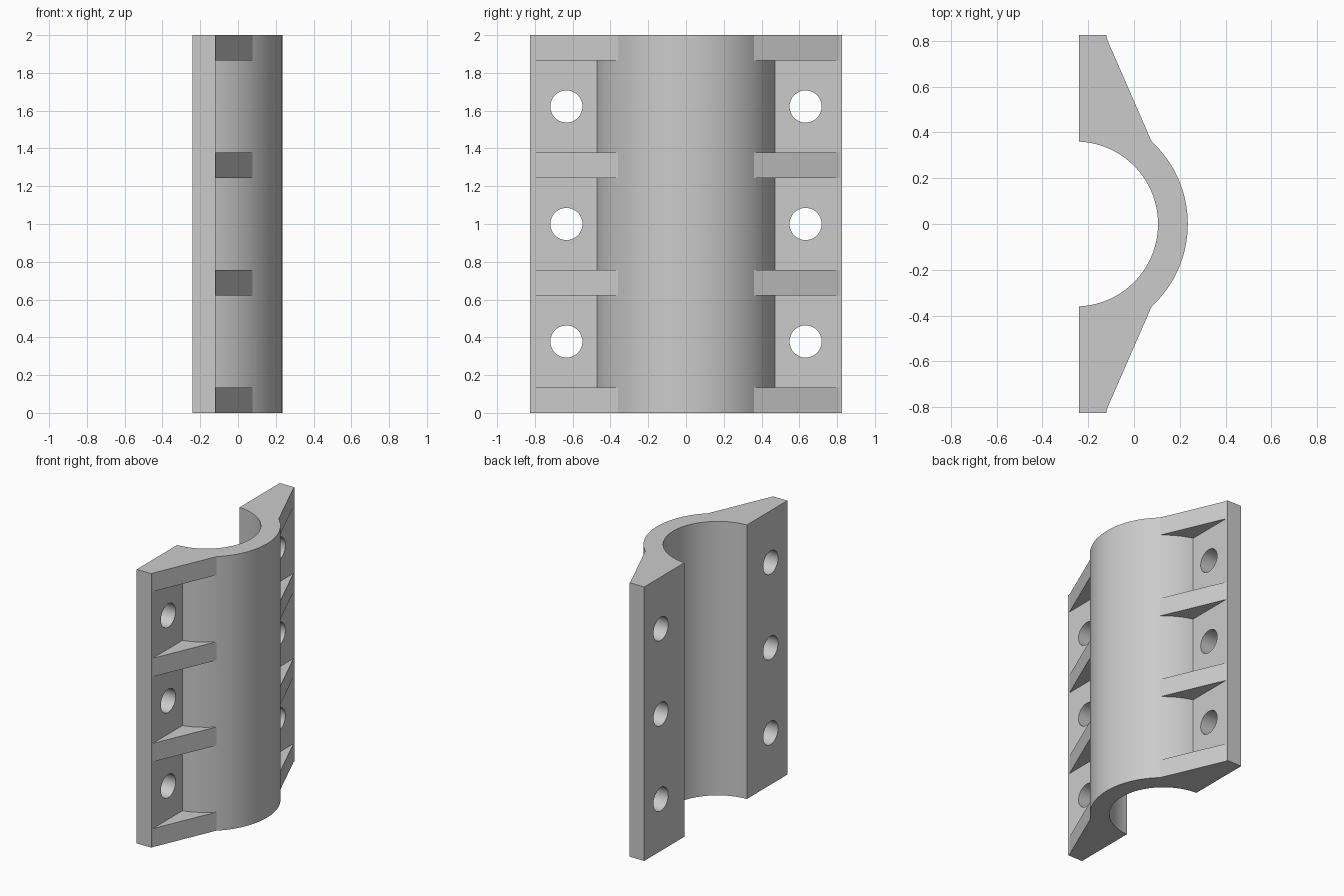
import bpy
import bmesh
from math import sin, cos, asin, acos, radians
from mathutils import Matrix, Vector

cube = bpy.data.objects.get("Cube")
if cube:
    bpy.data.objects.remove(cube, do_unlink=True)

# Main dimensions
HEIGHT = 2.0
AXIS_X = -0.255            # axis of the half pipe
R_IN, R_OUT = 0.36, 0.49
BACK, FACE = -0.24, -0.12  # flange thickness along x
EDGE = 0.825               # flange outer edge
RIB_H = 0.135
STEPS = 25                 # arc steps per half

grey = bpy.data.materials.new("plain grey")
grey.use_nodes = True
colour = (0.6, 0.6, 0.6, 1)
grey.diffuse_color = colour
grey.node_tree.nodes["Principled BSDF"].inputs["Base Color"].default_value = colour


def on_arc(radius, angle):
    return (AXIS_X + radius * cos(angle), radius * sin(angle))


def arc(radius, end):
    return [on_arc(radius, end * i / STEPS) for i in range(-STEPS, STEPS + 1)]


def prism(bm, outline, z, height):
    """Extrude a closed xy outline upward from z."""
    base = bm.faces.new([bm.verts.new((x, y, z)) for x, y in outline])
    top = bmesh.ops.extrude_face_region(bm, geom=[base])["geom"]
    verts = [v for v in top if isinstance(v, bmesh.types.BMVert)]
    bmesh.ops.translate(bm, verts=verts, vec=Vector((0, 0, height)))


def make_object(name, bm):
    bmesh.ops.recalc_face_normals(bm, faces=bm.faces[:])
    mesh = bpy.data.meshes.new(name)
    bm.to_mesh(mesh)
    bm.free()
    mesh.materials.append(grey)
    obj = bpy.data.objects.new(name, mesh)
    bpy.context.collection.objects.link(obj)
    return obj


def combine(target, tool, operation):
    mod = target.modifiers.new(operation.title(), "BOOLEAN")
    mod.operation = operation
    mod.solver = "EXACT"
    mod.object = tool
    tool.hide_render = True
    bpy.ops.object.select_all(action="DESELECT")
    bpy.context.view_layer.objects.active = target
    target.select_set(True)
    bpy.ops.object.modifier_apply(modifier=mod.name)
    bpy.data.objects.remove(tool, do_unlink=True)


# Half pipe with a flat flange on each side
outer_end = acos((FACE - AXIS_X) / R_OUT)
inner_end = acos((BACK - AXIS_X) / R_IN)
profile = [(BACK, -EDGE), (FACE, -EDGE)] + arc(R_OUT, outer_end)
profile += [(FACE, EDGE), (BACK, EDGE)] + arc(R_IN, inner_end)[::-1]
bm = bmesh.new()
prism(bm, profile, 0, HEIGHT)
clamp = make_object("pipe_clamp_half", bm)

# Sloped ribs, rooted inside the pipe wall and the flange
tip = on_arc(R_OUT, outer_end * 16 / STEPS)
rib = [(FACE, 0.812), tip, (0.06, 0.34), (-0.15, 0.42), (-0.15, 0.812)]
bm = bmesh.new()
for level in range(4):
    z = level * (HEIGHT - RIB_H) / 3
    for side in (-1, 1):
        prism(bm, [(x, side * y) for x, y in rib], z, RIB_H)
combine(clamp, make_object("ribs", bm), "UNION")

# Bolt holes, centred between the ribs
bm = bmesh.new()
for z in (0.378, 1.0, 1.622):
    for y in (-0.633, 0.633):
        bmesh.ops.create_cone(
            bm, cap_ends=True, segments=48, radius1=0.085, radius2=0.085, depth=0.4,
            matrix=Matrix.Translation((-0.18, y, z)) @ Matrix.Rotation(radians(90), 4, "Y"))
combine(clamp, make_object("bolt_hole_cutter", bm), "DIFFERENCE")

bpy.ops.object.shade_smooth_by_angle(angle=radians(20))
